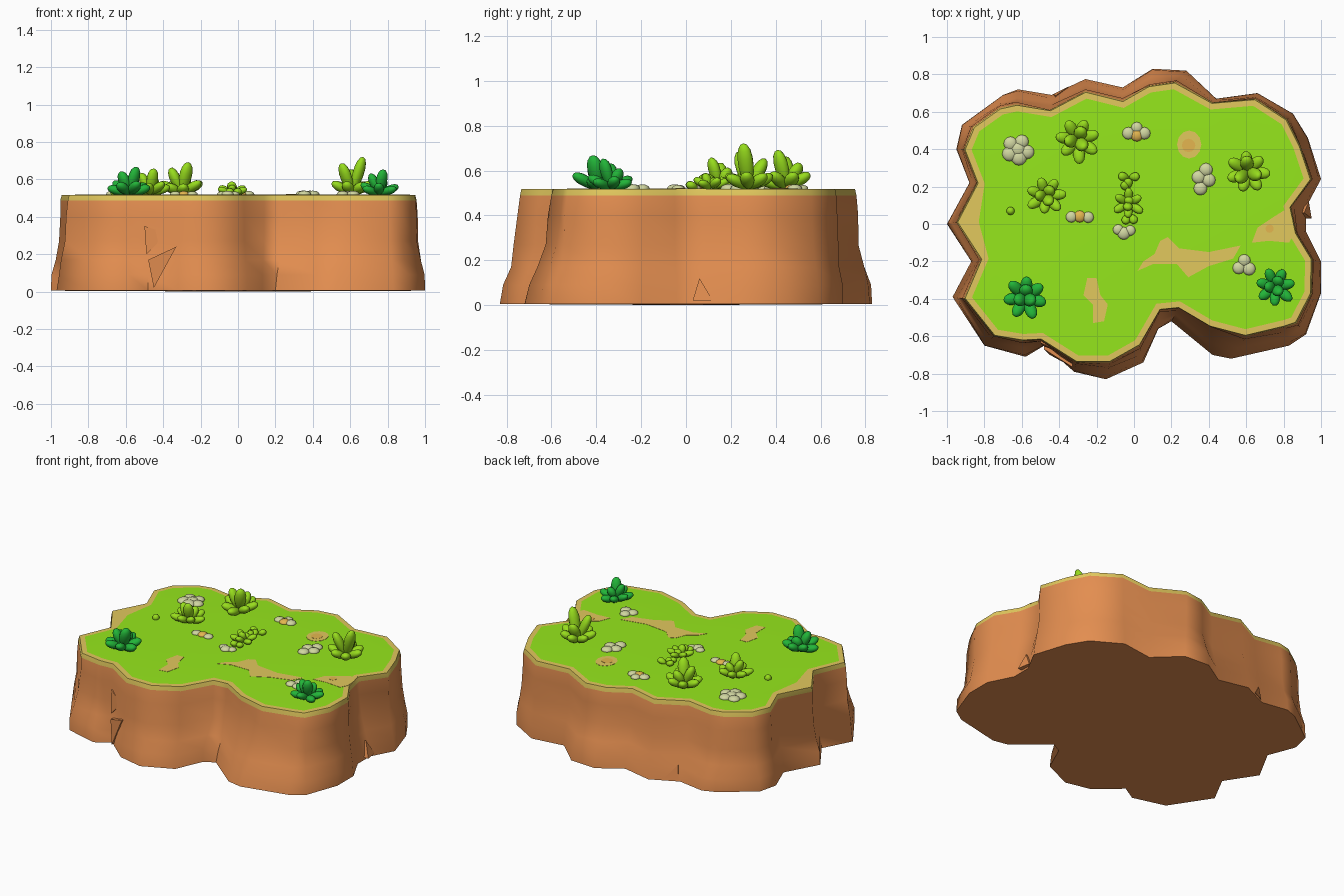
import bpy, bmesh, math, random
from mathutils import Matrix, Vector

if "Cube" in bpy.data.objects:
    bpy.data.objects.remove(bpy.data.objects["Cube"])

random.seed(4)


def mat(name, r, g, b):
    m = bpy.data.materials.new(name)
    m.diffuse_color = (r, g, b, 1)
    m.use_nodes = True
    m.node_tree.nodes["Principled BSDF"].inputs["Base Color"].default_value = m.diffuse_color
    return m


EARTH = mat("brown earth", 0.77, 0.27, 0.08)
SAND = mat("sand", 0.76, 0.58, 0.11)
GRASS = mat("grass green", 0.31, 0.82, 0.012)
TAN = mat("tan", 0.78, 0.47, 0.08)
LIGHT = mat("light leaf", 0.31, 0.72, 0.012)
DARK = mat("dark leaf", 0.016, 0.46, 0.04)
STONE = mat("pale stone", 0.64, 0.68, 0.36)


def finish(bm, name, mats, angle=45):
    bmesh.ops.recalc_face_normals(bm, faces=bm.faces[:])
    me = bpy.data.meshes.new(name)
    bm.to_mesh(me)
    bm.free()
    for m in mats:
        me.materials.append(m)
    me.shade_smooth()
    me.set_sharp_from_angle(angle=math.radians(angle))
    ob = bpy.data.objects.new(name, me)
    bpy.context.collection.objects.link(ob)
    return ob


# Cliff outlines: foot and top edge, matched point by point, clockwise from the left tip
FOOT = [(-1, 0), (-.88, .22), (-.95, .40), (-.92, .53), (-.70, .69), (-.62, .72), (-.44, .69),
        (-.26, .775), (-.06, .73), (.10, .83), (.28, .82), (.44, .67), (.66, .70), (.85, .59),
        (.93, .46), (1, .24), (.92, .09), (.92, -.04), (1, -.20), (1, -.37), (.92, -.59),
        (.83, -.65), (.52, -.72), (.42, -.70), (.20, -.52), (.13, -.56), (.05, -.74),
        (-.15, -.83), (-.32, -.79), (-.48, -.65), (-.58, -.71), (-.80, -.65), (-.97, -.39),
        (-.87, -.20)]
TOP = [(-.95, .01), (-.84, .22), (-.91, .40), (-.86, .52), (-.72, .62), (-.63, .64), (-.45, .61),
       (-.26, .71), (-.06, .66), (.08, .74), (.22, .76), (.42, .65), (.65, .67), (.82, .56),
       (.89, .42), (.95, .24), (.84, .09), (.87, -.05), (.955, -.19), (.95, -.375), (.87, -.53),
       (.81, -.55), (.60, -.60), (.41, -.55), (.24, -.45), (.14, -.46), (.03, -.65),
       (-.13, -.74), (-.31, -.74), (-.50, -.62), (-.60, -.625), (-.75, -.60), (-.91, -.40),
       (-.82, -.19)]


def build_cliff():
    bm = bmesh.new()
    rings = []
    for z, f in [(0.005, 0), (.09, .12), (.17, .5), (.27, .8), (.40, .93), (.488, 1)]:
        ring = []
        for (a, b), (c, d) in zip(FOOT, TOP):
            # wavy flare low down on the wall
            g = f if f in (0, 1) else min(1, max(0, f + random.uniform(-.12, .12)))
            ring.append(bm.verts.new((a + (c - a) * g, b + (d - b) * g, z)))
        rings.append(ring)
    rings.append([bm.verts.new((x * .992, y * .992, .517)) for x, y in TOP])
    n = len(TOP)
    for k in range(len(rings) - 1):
        for i in range(n):
            j = (i + 1) % n
            f = bm.faces.new((rings[k][i], rings[k][j], rings[k + 1][j], rings[k + 1][i]))
            f.material_index = 1 if k == len(rings) - 2 else 0
    # underside fan
    c = bm.verts.new((0, 0, 0))
    for i in range(n):
        bm.faces.new((rings[0][i], c, rings[0][(i + 1) % n]))
    # top: sandy rim with the lawn inset into it
    cap = bm.faces.new(rings[-1])
    bmesh.ops.recalc_face_normals(bm, faces=bm.faces[:])
    rim = bmesh.ops.inset_region(bm, faces=[cap], thickness=.032, use_even_offset=True)
    for f in rim["faces"]:
        f.material_index = 1
    cap.material_index = 2
    for v in cap.verts:
        v.co.z = .518
        if v.co.x < -.8 and abs(v.co.y) < .1:      # wider beach at the left tip
            v.co.x = -.83
    bmesh.ops.triangulate(bm, faces=[cap])
    finish(bm, "grassy_cliff", [EARTH, SAND, GRASS], 60)


build_cliff()


# Triangular rock shards on the wall
def shard(name, pts, push):
    bm = bmesh.new()
    front = [bm.verts.new(p) for p in pts]
    back = [bm.verts.new(Vector(p) + Vector(push)) for p in pts]
    bm.faces.new(front)
    bm.faces.new(back)
    for i in range(3):
        j = (i + 1) % 3
        bm.faces.new((front[i], front[j], back[j], back[i]))
    finish(bm, name, [EARTH], 20)


shard("upper_front_shard", [(-.50, -.635, .35), (-.38, -.695, .31), (-.49, -.65, .20)], (0, .04, 0))
shard("lower_front_shard", [(-.33, -.765, .24), (-.48, -.67, .17), (-.45, -.70, .02)], (0, .04, 0))
shard("right_shard", [(.935, .12, .02), (.95, .03, .02), (.91, .06, .12)], (-.05, 0, 0))
shard("back_shard", [(-.43, .695, .02), (-.35, .735, .02), (-.42, .685, .11)], (0, -.05, 0))


# Bare ground patches: thin plates on the lawn
def patch(name, pts, material, z=.516, h=.0035):
    bm = bmesh.new()
    face = bm.faces.new([bm.verts.new((x, y, z)) for x, y in pts])
    ext = bmesh.ops.extrude_face_region(bm, geom=[face])
    for v in ext["geom"]:
        if isinstance(v, bmesh.types.BMVert):
            v.co.z += h
    finish(bm, name, [material], 30)


def oval(x, y, rx, ry, n=12):
    return [(x + rx * math.cos(i * math.tau / n), y + ry * math.sin(i * math.tau / n))
            for i in range(n)]


patch("middle_path", [(.02, -.25), (.05, -.20), (.11, -.16), (.14, -.09), (.18, -.07), (.24, -.13),
                      (.40, -.15), (.57, -.115), (.53, -.185), (.40, -.225), (.29, -.285),
                      (.23, -.215), (.10, -.215)], SAND)
patch("front_patch", [(-.25, -.29), (-.20, -.29), (-.18, -.38), (-.14, -.43), (-.16, -.52),
                      (-.22, -.53), (-.22, -.43), (-.27, -.38)], SAND)
patch("right_patch", [(.63, -.10), (.66, -.02), (.75, .04), (.83, .09), (.85, .02), (.855, -.05),
                      (.83, -.10), (.72, -.09)], SAND)
patch("back_patch", oval(.295, .425, .065, .075), SAND)
patch("back_patch_centre", oval(.292, .42, .036, .036), TAN, .5175)
patch("right_patch_centre", oval(.725, -.025, .022, .022), TAN, .5175)


# Plants: rosettes of plump leaves
def leaf(bm, x, y, yaw, lift, length, width):
    m = (Matrix.Translation((x, y, .522)) @ Matrix.Rotation(yaw, 4, 'Z')
         @ Matrix.Rotation(-lift, 4, 'Y') @ Matrix.Translation((length / 2, 0, 0)))
    vs = bmesh.ops.create_uvsphere(bm, u_segments=12, v_segments=8, radius=.5,
                                   matrix=Matrix.Rotation(math.pi / 2, 4, 'Y'))["verts"]
    for v in vs:
        taper = .9 + .4 * v.co.x       # narrow at the root
        v.co = m @ Vector((v.co.x * length, v.co.y * width * taper, v.co.z * width * .8 * taper))


def rosette(name, x, y, radius, height, material, n=7, inner=3, turn=0.0):
    bm = bmesh.new()
    for i in range(n):
        leaf(bm, x, y, turn + i * math.tau / n, math.radians(random.uniform(15, 30)),
             radius * random.uniform(1, 1.15), radius * .58)
    for i in range(inner):
        leaf(bm, x, y, turn + .9 + i * math.tau / inner, math.radians(60 + 6 * i),
             height * (.72 + .28 * i / max(1, inner - 1)) * 1.02, radius * .66)
    finish(bm, name, [material], 60)


rosette("back_left_plant", -.30, .45, .12, .175, LIGHT, 7, 3, .3)
rosette("left_plant", -.47, .15, .105, .14, LIGHT, 7, 3, .1)
rosette("front_left_plant", -.58, -.39, .12, .15, DARK, 7, 3, .6)
rosette("right_plant", .61, .28, .12, .205, LIGHT, 7, 3, .8)
rosette("front_right_plant", .755, -.335, .105, .135, DARK, 7, 3, .2)
rosette("centre_plant", -.03, .11, .085, .07, LIGHT, 6, 2, .5)

# Small creeping leaves around the centre plant, and a lone bud
bm = bmesh.new()
for x, y, yaw in [(-.03, .25, 3.0), (-.025, .25, .1), (-.03, .19, 1.6), (-.03, .05, -2.0),
                  (-.02, .05, -1.0), (-.03, .18, 2.2)]:
    leaf(bm, x, y, yaw, .35, .057, .05)
finish(bm, "creeping_leaves", [LIGHT], 60)
bm = bmesh.new()
bmesh.ops.create_uvsphere(bm, u_segments=10, v_segments=8, radius=.022,
                          matrix=Matrix.Translation((-.66, .07, .525)))
finish(bm, "lone_bud", [LIGHT], 60)


# Pebble clusters: flattened balls (x, y, radius); `tan` marks a sandy one
def pebbles(name, stones, tan=None):
    bm = bmesh.new()
    for i, (x, y, r) in enumerate(stones):
        m = Matrix.Translation((x, y, .52)) @ Matrix.Diagonal((r, r, r * .55, 1))
        vs = bmesh.ops.create_uvsphere(bm, u_segments=12, v_segments=8, radius=1, matrix=m)["verts"]
        for f in {f for v in vs for f in v.link_faces}:
            f.material_index = int(i == tan)
    finish(bm, name, [STONE, TAN], 60)


pebbles("back_left_pebbles", [(-.66, .43, .037), (-.60, .44, .037), (-.665, .375, .04),
                              (-.615, .355, .042), (-.57, .385, .037), (-.62, .40, .042)])
pebbles("back_pebbles", [(.015, .475, .034), (-.03, .485, .033), (.015, .515, .03), (.055, .485, .033)], 0)
pebbles("middle_pebbles", [(-.29, .04, .032), (-.335, .038, .03), (-.245, .036, .03)], 0)
pebbles("right_pebbles", [(.385, .29, .036), (.345, .25, .036), (.40, .235, .036), (.355, .19, .036)])
pebbles("front_right_pebbles", [(.59, -.195, .033), (.56, -.235, .033), (.615, -.24, .035)])
pebbles("centre_pebbles", [(-.085, -.03, .028), (-.055, -.05, .034), (-.02, -.035, .028)])
